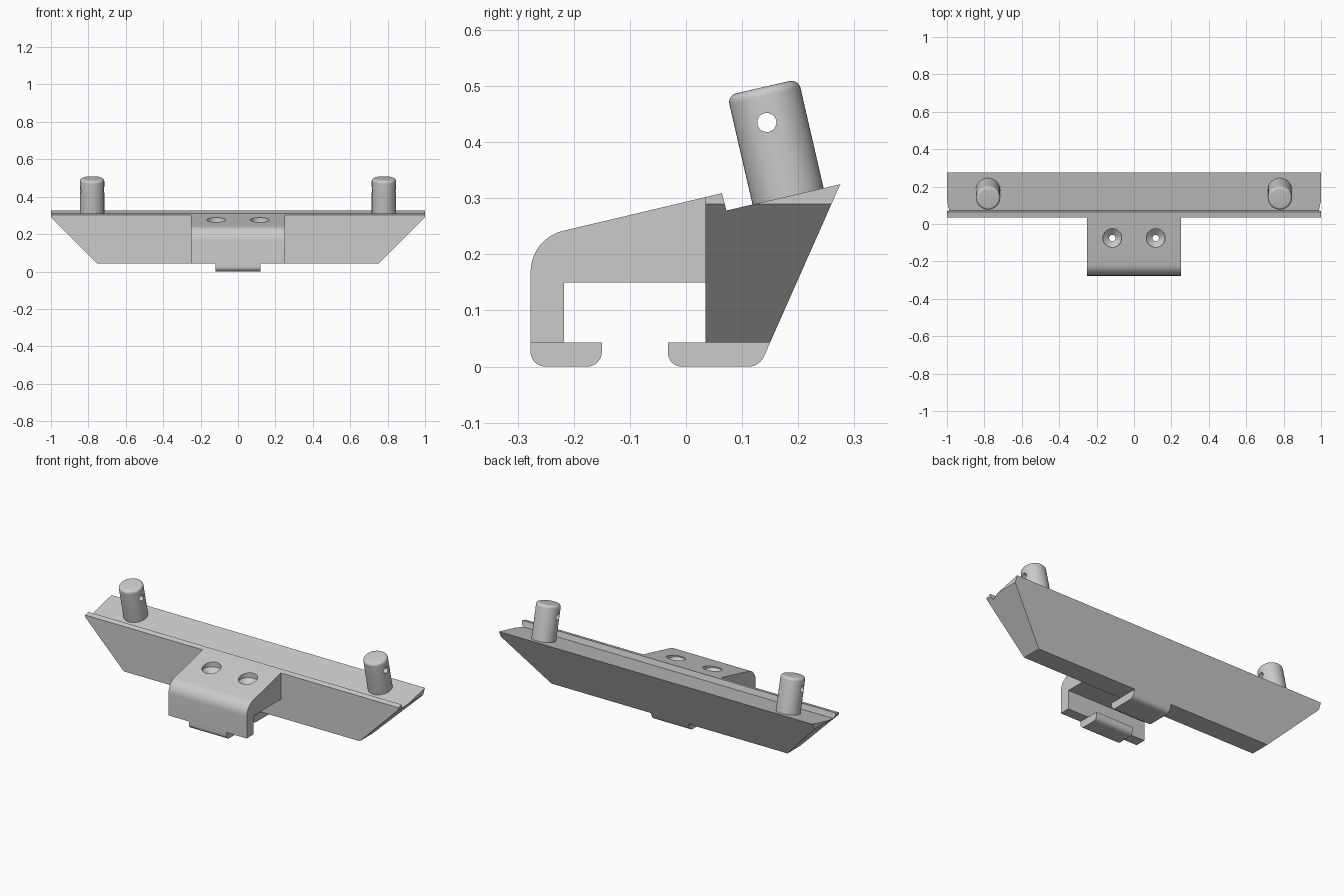
import bpy, bmesh, math
from mathutils import Matrix, Vector

cube = bpy.data.objects.get("Cube")
if cube:
    bpy.data.objects.remove(cube, do_unlink=True)

grey = bpy.data.materials.new("light_grey")
grey.use_nodes = True
colour = (0.6, 0.6, 0.6, 1)
grey.diffuse_color = colour
grey.node_tree.nodes["Principled BSDF"].inputs["Base Color"].default_value = colour


def finish(name, bm):
    bmesh.ops.recalc_face_normals(bm, faces=bm.faces)
    mesh = bpy.data.meshes.new(name)
    bm.to_mesh(mesh)
    bm.free()
    mesh.materials.append(grey)
    obj = bpy.data.objects.new(name, mesh)
    bpy.context.collection.objects.link(obj)
    return obj


def activate(obj):
    bpy.ops.object.select_all(action="DESELECT")
    obj.select_set(True)
    bpy.context.view_layer.objects.active = obj


def smooth(obj):
    activate(obj)
    bpy.ops.object.shade_smooth_by_angle(angle=math.radians(25))


def cut(obj, cutter):
    mod = obj.modifiers.new("cut", "BOOLEAN")
    mod.operation, mod.solver, mod.object = "DIFFERENCE", "EXACT", cutter
    activate(obj)
    bpy.ops.object.modifier_apply(modifier=mod.name)
    bpy.data.objects.remove(cutter, do_unlink=True)


def rounded(corners, steps=10):
    """Corners are (y, z) or (y, z, fillet radius)."""
    out = []
    for i, c in enumerate(corners):
        p = Vector(c[:2])
        if len(c) == 2:
            out.append(p)
            continue
        a = (Vector(corners[i - 1][:2]) - p).normalized()
        b = (Vector(corners[(i + 1) % len(corners)][:2]) - p).normalized()
        half = a.angle(b) / 2
        centre = p + (a + b).normalized() * c[2] / math.sin(half)
        start = p + a * c[2] / math.tan(half) - centre
        end = p + b * c[2] / math.tan(half) - centre
        turn = start.angle(end)
        for k in range(steps + 1):
            t = k / steps
            out.append(centre + (start * math.sin((1 - t) * turn)
                                 + end * math.sin(t * turn)) / math.sin(turn))
    return out


def extrude_x(corners, half_width):
    bm = bmesh.new()
    face = bm.faces.new([bm.verts.new((-half_width, p.x, p.y)) for p in rounded(corners)])
    new = bmesh.ops.extrude_face_region(bm, geom=[face])["geom"]
    bmesh.ops.translate(bm, verts=[v for v in new if isinstance(v, bmesh.types.BMVert)],
                        vec=(2 * half_width, 0, 0))
    return bm


def lathe(profile, segments=48):
    """Spin (radius, z) points that start and end on the axis."""
    bm = bmesh.new()
    verts = [bm.verts.new((r, 0, z)) for r, z in profile]
    edges = [bm.edges.new(pair) for pair in zip(verts, verts[1:])]
    bmesh.ops.spin(bm, geom=verts + edges, cent=(0, 0, 0), axis=(0, 0, 1),
                   angle=math.tau, steps=segments)
    bmesh.ops.remove_doubles(bm, verts=bm.verts, dist=1e-5)
    return bm


# Long rail with a raised front lip and undercut ends
bm = extrude_x([(0.035, 0.043), (0.15, 0.043), (0.275, 0.325),
                (0.072, 0.278), (0.064, 0.309), (0.035, 0.302)], 1)
for side in (-1, 1):
    geom = bm.verts[:] + bm.edges[:] + bm.faces[:]
    res = bmesh.ops.bisect_plane(bm, geom=geom, plane_co=(side, 0, 0.29),
                                 plane_no=(side, 0, -1), clear_outer=True)
    rim = [e for e in res["geom_cut"] if isinstance(e, bmesh.types.BMEdge)]
    bmesh.ops.contextual_create(bm, geom=rim)
finish("rail", bm)

# Hooked clamp arm
arm = finish("clamp_arm", extrude_x(
    [(0.035, 0.302), (-0.277, 0.228, 0.075), (-0.277, 0.043),
     (-0.217, 0.043), (-0.217, 0.15), (0.035, 0.15)], 0.25))

# Countersunk screw holes through the arm
for side in (-1, 1):
    bm = lathe([(0, 0.1), (0.017, 0.1), (0.017, 0.228), (0.05, 0.258), (0.05, 0.4), (0, 0.4)])
    bm.transform(Matrix.Translation((side * 0.116, -0.075, 0)))
    cut(arm, finish("screw_cutter", bm))
smooth(arm)

# Gripping feet
smooth(finish("front_foot", extrude_x(
    [(-0.277, 0.043), (-0.277, 0, 0.026), (-0.15, 0, 0.026), (-0.15, 0.043)], 0.12)))
smooth(finish("rear_foot", extrude_x(
    [(-0.032, 0.043), (-0.032, 0, 0.024), (0.131, 0, 0.03), (0.15, 0.043)], 0.12)))

# Tilted pegs with rounded tops and a cross hole
tilt = Matrix.Rotation(math.radians(13), 4, "X")
for side, label in ((-1, "right"), (1, "left")):
    radius, height, fillet = 0.065, 0.2, 0.016
    arc = [(radius - fillet + fillet * math.cos(a), height - fillet + fillet * math.sin(a))
           for a in (math.radians(15 * k) for k in range(7))]
    bm = lathe([(0, -0.01), (radius, -0.01)] + arc + [(0, height)])
    bm.transform(Matrix.Translation((side * 0.78, 0.182, 0.303)) @ tilt)
    peg = finish(label + "_peg", bm)
    bm = lathe([(0, -0.2), (0.017, -0.2), (0.017, 0.2), (0, 0.2)], 32)
    bm.transform(Matrix.Translation((side * 0.78, 0.144, 0.435))
                 @ Matrix.Rotation(math.pi / 2, 4, "Y"))
    cut(peg, finish("cross_hole_cutter", bm))
    smooth(peg)
